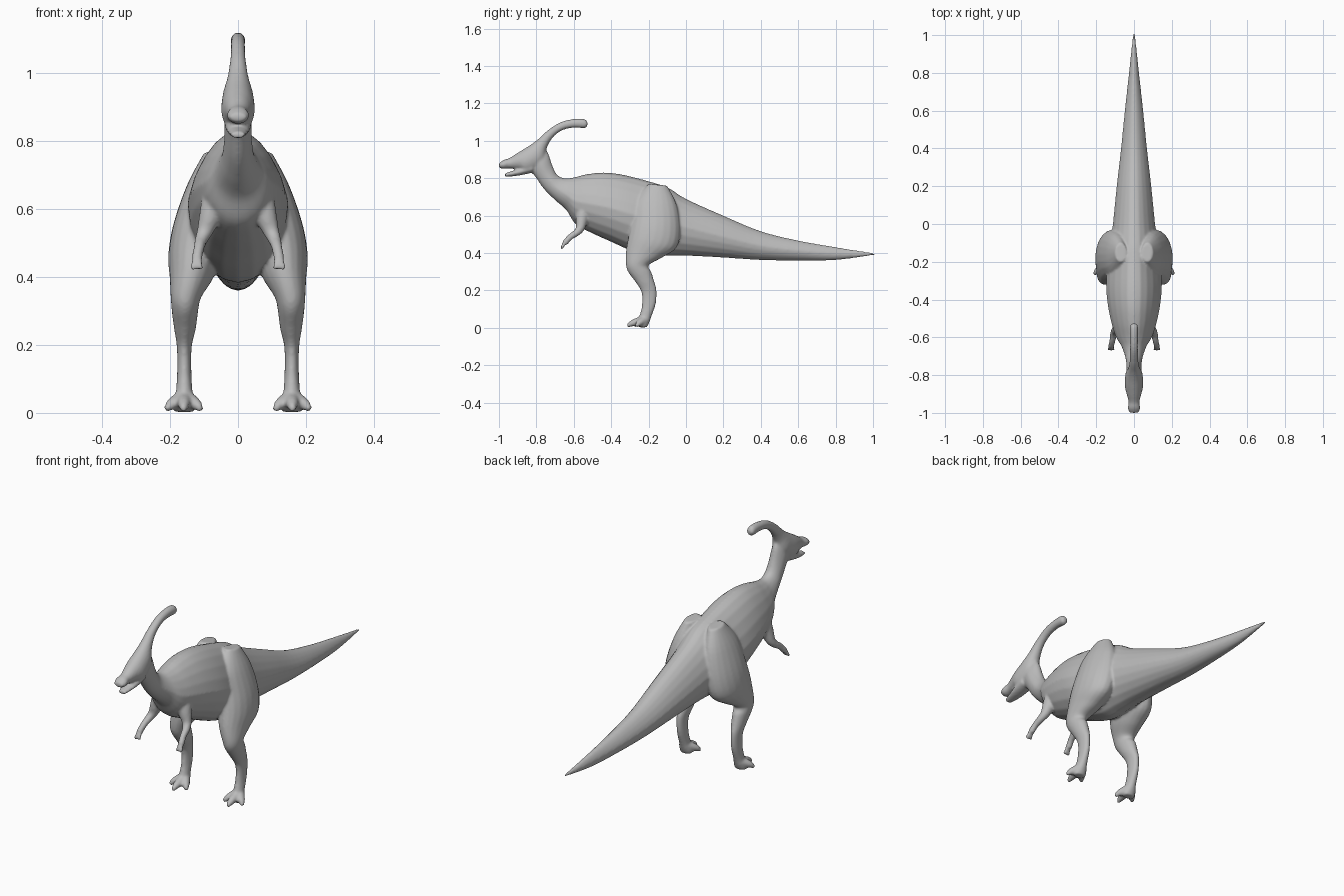
import bpy, bmesh, math
from mathutils import Vector

cube = bpy.data.objects.get("Cube")
if cube:
    bpy.data.objects.remove(cube)

skin = bpy.data.materials.new("grey skin")
skin.use_nodes = True
grey = (0.5, 0.5, 0.5, 1)
skin.diffuse_color = grey
skin.node_tree.nodes["Principled BSDF"].inputs["Base Color"].default_value = grey

SIDES, STEPS = 20, 5
parts = []


def spline(rows):
    """Pass a smooth curve through rows of numbers."""
    rows = [Vector(r) for r in rows]
    result = []
    for i in range(len(rows) - 1):
        a, b, c, d = rows[max(i - 1, 0)], rows[i], rows[i + 1], rows[min(i + 2, len(rows) - 1)]
        for s in range(STEPS):
            t = s / STEPS
            result.append(b + (c - a) * t / 2 + (a * 2 - b * 5 + c * 4 - d) * t * t / 2
                          + (b * 3 - a - c * 3 + d) * t ** 3 / 2)
    return result + [rows[-1]]


def skin_rings(name, rings):
    """Join rings of points into a closed part."""
    bm = bmesh.new()
    loops = [[bm.verts.new(p) for p in ring] for ring in rings]
    for a, b in zip(loops, loops[1:]):
        for i in range(SIDES):
            j = (i + 1) % SIDES
            bm.faces.new((a[i], a[j], b[j], b[i]))
    bm.faces.new(loops[0])
    bm.faces.new(loops[-1])
    bmesh.ops.recalc_face_normals(bm, faces=bm.faces)
    mesh = bpy.data.meshes.new(name)
    bm.to_mesh(mesh)
    bm.free()
    mesh.materials.append(skin)
    obj = bpy.data.objects.new(name, mesh)
    bpy.context.collection.objects.link(obj)
    parts.append(obj)


def loft(name, stations, side=1, ridge=0.0):
    """Each station: upper y z, lower y z, half width, centre x."""
    rings = []
    for y1, z1, y2, z2, w, cx in spline([(tuple(s) + (0,))[:6] for s in stations]):
        hi, lo = Vector((0, y1, z1)), Vector((0, y2, z2))
        mid, half = (hi + lo) / 2, (hi - lo) / 2
        ring = []
        for k in range(SIDES):
            a = math.tau * k / SIDES
            narrow = 1 - ridge * max(0, math.sin(a))
            x = side * (cx + max(w, 0.002) * math.cos(a) * narrow)
            ring.append(mid + half * math.sin(a) + Vector((x, 0, 0)))
        rings.append(ring)
    skin_rings(name, rings)


def tube(name, path, side=1):
    """Each path point: x y z radius."""
    pts = spline(path)
    rings = []
    for i, p in enumerate(pts):
        along = (pts[min(i + 1, len(pts) - 1)] - pts[max(i - 1, 0)]).to_3d()
        along = Vector(along[:3]).normalized()
        u = along.cross(Vector((1, 0, 0))).normalized()
        v = along.cross(u)
        ring = []
        for k in range(SIDES):
            a = math.tau * k / SIDES
            q = Vector(p[:3]) + (u * math.cos(a) + v * math.sin(a)) * p[3]
            ring.append((q.x * side, q.y, q.z))
        rings.append(ring)
    skin_rings(name, rings)


# Tail, trunk and neck in one sweep
loft("body", [
    (1.01, .399, 1.01, .39, .005), (.8, .432, .8, .363, .027), (.6, .467, .6, .36, .049),
    (.4, .517, .4, .363, .069), (.2, .6, .2, .376, .092), (0, .69, 0, .386, .112),
    (-.1, .752, -.1, .385, .126), (-.22, .79, -.2, .385, .14), (-.34, .82, -.3, .415, .148),
    (-.44, .831, -.4, .46, .14), (-.53, .822, -.5, .505, .122), (-.6, .805, -.59, .555, .097),
    (-.65, .8, -.64, .63, .068), (-.69, .82, -.7, .683, .049), (-.715, .87, -.76, .743, .041),
    (-.735, .93, -.81, .813, .04), (-.76, .97, -.85, .85, .035)], ridge=.25)

# Swept-back crest running down into the skull and beak
loft("head_and_crest", [
    (-.527, 1.1, -.527, 1.083, .012), (-.545, 1.117, -.54, 1.068, .021),
    (-.6, 1.117, -.6, 1.07, .021), (-.67, 1.1, -.66, 1.057, .021),
    (-.74, 1.056, -.71, 1.02, .023), (-.79, 1.01, -.745, .96, .031),
    (-.83, .98, -.76, .88, .045), (-.87, .955, -.84, .825, .049),
    (-.91, .93, -.89, .845, .039), (-.945, .908, -.94, .852, .029),
    (-.975, .898, -.978, .85, .033), (-1, .88, -1, .858, .022)])

loft("lower_jaw", [
    (-.82, .88, -.82, .83, .04), (-.88, .858, -.88, .817, .037),
    (-.92, .842, -.93, .81, .029), (-.968, .827, -.968, .808, .02)])

for side, label in ((1, "left"), (-1, "right")):
    # Leg: thigh, bent knee, shin and foot pad
    loft(label + "_leg", [
        (-.2, .77, -.1, .76, .03, .07), (-.27, .68, -.05, .66, .06, .09),
        (-.29, .58, -.03, .53, .08, .11), (-.305, .5, -.05, .43, .077, .128),
        (-.32, .42, -.13, .375, .064, .137), (-.322, .345, -.2, .335, .045, .153),
        (-.31, .3, -.186, .3, .039, .156), (-.27, .245, -.17, .25, .032, .156),
        (-.238, .19, -.157, .2, .022, .158), (-.236, .12, -.161, .13, .021, .158),
        (-.25, .06, -.185, .06, .025, .158), (-.26, .025, -.2, .02, .034, .158),
        (-.25, .003, -.21, .003, .03, .158)], side)
    for tip_x, tip_y in ((.108, -.275), (.16, -.315), (.212, -.265)):
        mid_x, mid_y = (tip_x * 2 + .158) / 3, (tip_y * 2 - .22) / 3
        tube(label + "_toe", [(.158, -.215, .045, .026), (mid_x, mid_y, .026, .018),
                              (tip_x, tip_y, .009, .008)], side)

    # Arm: shoulder, elbow, forearm and fingers
    tube(label + "_arm", [
        (.055, -.535, .67, .045), (.078, -.555, .59, .035), (.097, -.565, .535, .024),
        (.108, -.585, .509, .019), (.115, -.62, .485, .016), (.121, -.648, .453, .016)], side)
    for tip_x in (.107, .121, .135):
        tube(label + "_finger", [(.121, -.64, .465, .008), ((tip_x + .121) / 2, -.655, .445, .009),
                                 (tip_x, -.667, .421, .006)], side)

# Fuse the parts into one continuous skin
bpy.ops.object.select_all(action="DESELECT")
for obj in parts:
    obj.select_set(True)
body = parts[0]
bpy.context.view_layer.objects.active = body
bpy.ops.object.join()
remesh = body.modifiers.new("fuse", "REMESH")
remesh.mode = "VOXEL"
remesh.voxel_size = 0.006
remesh.use_smooth_shade = True
soften = body.modifiers.new("soften", "SMOOTH")
soften.factor = 0.5
soften.iterations = 7
for modifier in ("fuse", "soften"):
    bpy.ops.object.modifier_apply(modifier=modifier)
for polygon in body.data.polygons:
    polygon.use_smooth = True
